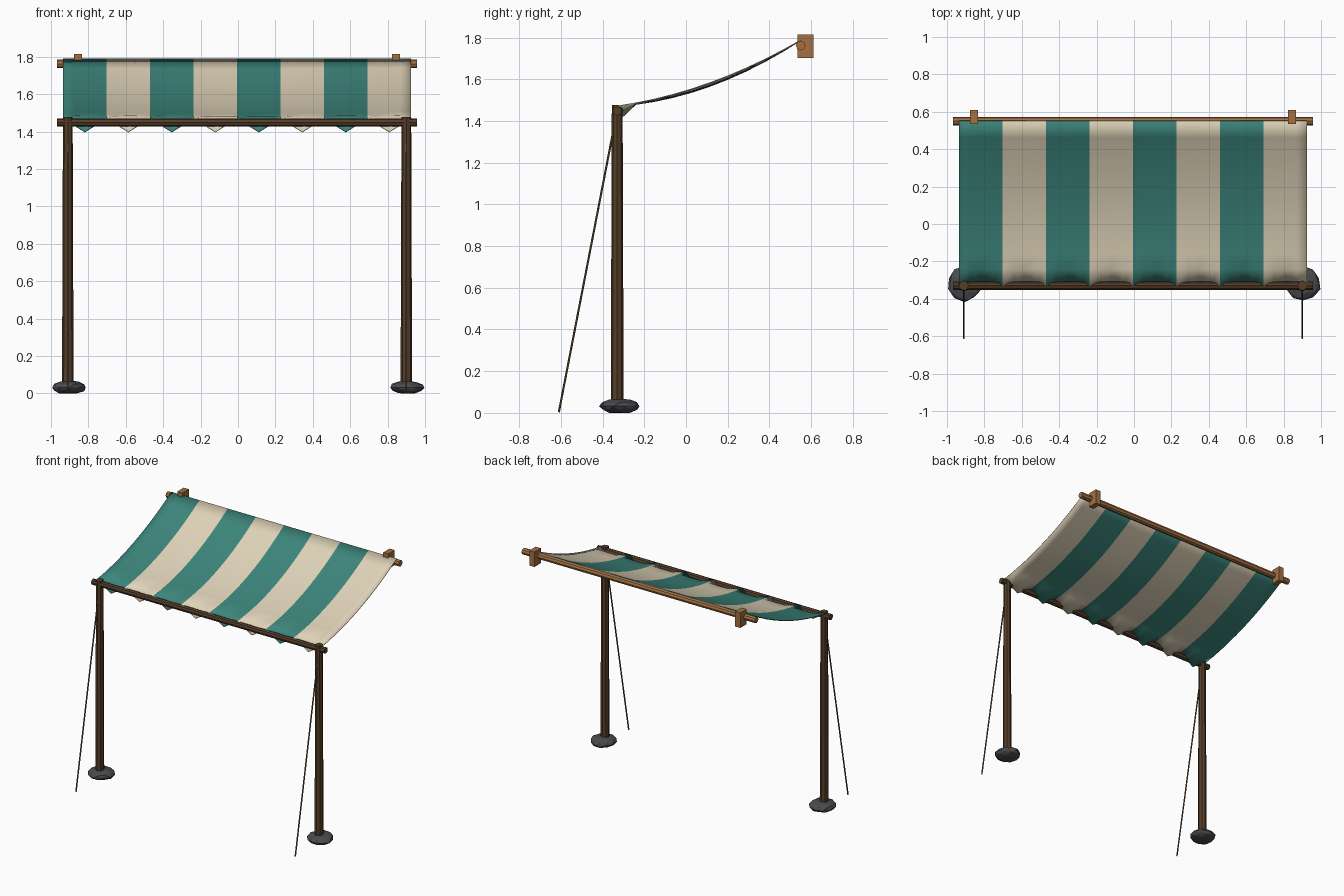
import bpy, bmesh, math, random
from mathutils import Vector

random.seed(4)
if "Cube" in bpy.data.objects:
    bpy.data.objects.remove(bpy.data.objects["Cube"])


def material(name, r, g, b):
    m = bpy.data.materials.new(name)
    m.use_nodes = True
    m.diffuse_color = (r, g, b, 1)
    m.node_tree.nodes["Principled BSDF"].inputs["Base Color"].default_value = (r, g, b, 1)
    return m


TEAL = material("teal cloth", 0.045, 0.235, 0.2)
CREAM = material("cream cloth", 0.74, 0.65, 0.48)
DARK = material("dark wood", 0.09, 0.048, 0.022)
LIGHT = material("light wood", 0.37, 0.165, 0.055)
STONE = material("grey stone", 0.07, 0.07, 0.078)
ROPE = material("rope", 0.14, 0.1, 0.05)


def finish(bm, name, *mats):
    mesh = bpy.data.meshes.new(name)
    bm.to_mesh(mesh)
    bm.free()
    for m in mats:
        mesh.materials.append(m)
    ob = bpy.data.objects.new(name, mesh)
    bpy.context.collection.objects.link(ob)
    return ob


def pole(name, start, end, r1, r2, mat, sides=8):
    """Straight pole between two points, tapering from r1 to r2."""
    a, b = Vector(start), Vector(end)
    bm = bmesh.new()
    bmesh.ops.create_cone(bm, cap_ends=True, segments=sides,
                          radius1=r1, radius2=r2, depth=(b - a).length)
    ob = finish(bm, name, mat)
    ob.rotation_mode = "QUATERNION"
    ob.rotation_quaternion = (b - a).to_track_quat("Z", "Y")
    ob.location = (a + b) / 2
    return ob


MID = -0.005          # middle of the frame in x
FRONT, BACK = -0.33, 0.55
HALF = 0.93           # half width of the cloth
STRIPES, COLS, ROWS = 8, 4, 10

# Horizontal beams
pole("front_beam", (MID - 0.962, FRONT, 1.448), (MID + 0.962, FRONT, 1.448), 0.022, 0.022, DARK)
pole("back_beam", (MID - 0.962, BACK, 1.762), (MID + 0.962, BACK, 1.762), 0.023, 0.023, LIGHT)

for side, sign in (("right", -1), ("left", 1)):
    x = MID + sign * 0.905

    # Post and guy rope
    pole(side + "_post", (x, FRONT, 0.02), (x, FRONT, 1.477), 0.031, 0.026, DARK)
    pole(side + "_rope", (x, -0.61, 0.003), (x, FRONT, 1.45), 0.005, 0.005, ROPE, 6)

    # Wall block holding the back beam
    bm = bmesh.new()
    bmesh.ops.create_cube(bm, size=1)
    for v in bm.verts:
        v.co = (v.co.x * 0.042, v.co.y * 0.075, v.co.z * 0.112)
    block = finish(bm, side + "_wall_block", LIGHT)
    block.location = (MID + sign * 0.85, 0.573, 1.758)

    # Flattened foot stone, slightly irregular
    bm = bmesh.new()
    bmesh.ops.create_icosphere(bm, subdivisions=2, radius=1)
    for v in bm.verts:
        k = random.uniform(0.93, 1.05)
        v.co = (v.co.x * 0.093 * k, v.co.y * 0.096 * k, max(0, 0.032 + v.co.z * 0.037 * k))
    stone = finish(bm, side + "_foot_stone", STONE)
    stone.location = (sign * 0.905, -0.318, 0)

# Sagging striped cloth with a scalloped front edge
bm = bmesh.new()
n = STRIPES * COLS
grid = []
for i in range(n + 1):
    u = i / n
    column = []
    for j in range(ROWS + 1):
        t = j / ROWS
        sag = 0.048 + 0.016 * math.sin(math.pi * u)
        z = 1.474 + 0.316 * t - sag * 4 * t * (1 - t)
        if j == 0:
            z -= 0.074 * math.sin(math.pi * i / COLS) ** 2
        column.append(bm.verts.new((MID + HALF * (2 * u - 1), FRONT + (BACK - FRONT) * t, z)))
    grid.append(column)
for i in range(n):
    for j in range(ROWS):
        f = bm.faces.new((grid[i][j], grid[i + 1][j], grid[i + 1][j + 1], grid[i][j + 1]))
        f.material_index = (i // COLS) % 2
        f.smooth = True
cloth = finish(bm, "striped_cloth", TEAL, CREAM)
thick = cloth.modifiers.new("thickness", "SOLIDIFY")
thick.thickness = 0.005
thick.offset = -1
